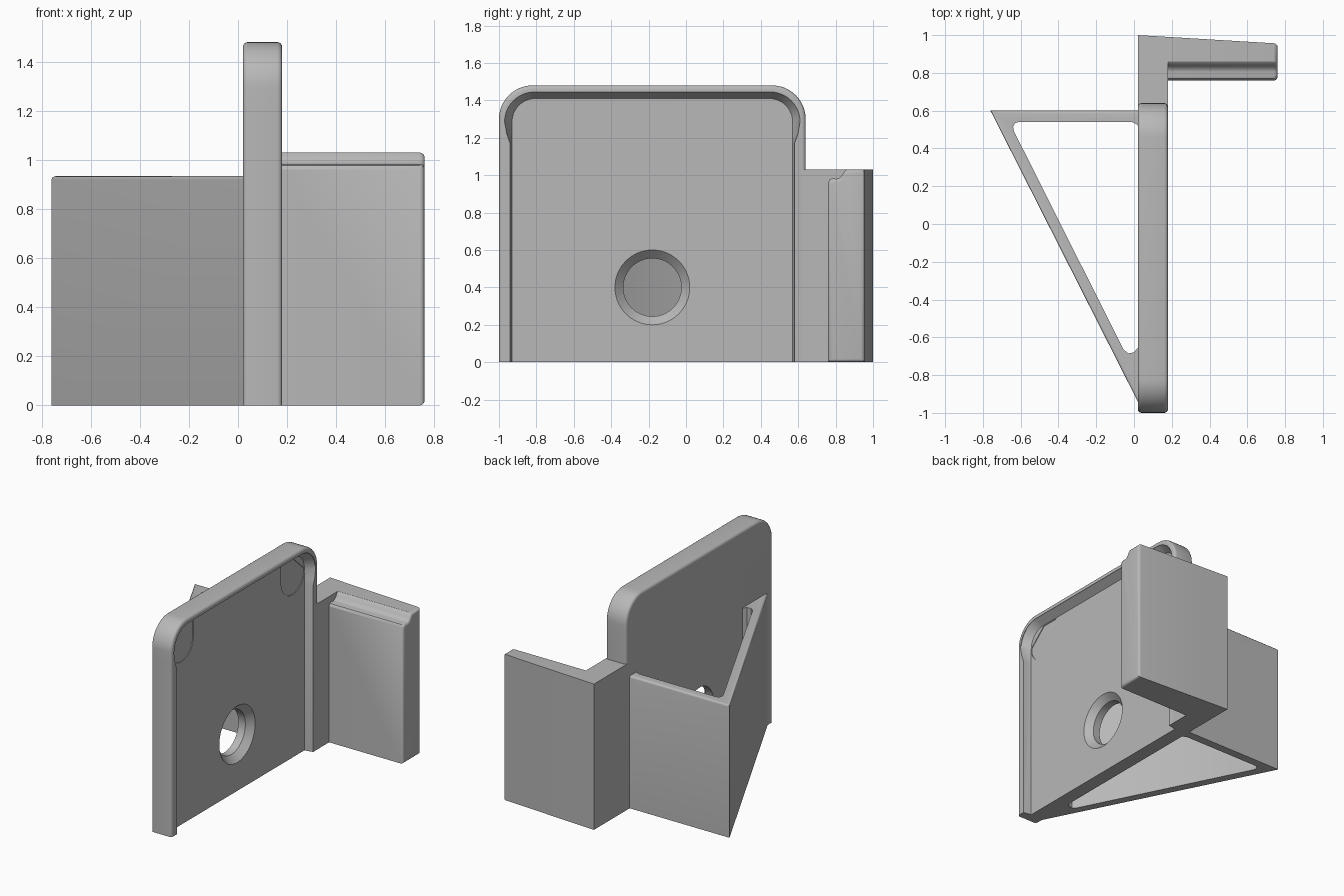
import bpy, bmesh, math

cube = bpy.data.objects.get("Cube")
if cube:
    bpy.data.objects.remove(cube, do_unlink=True)

grey = bpy.data.materials.new("plain_grey")
grey.use_nodes = True
colour = (0.48, 0.48, 0.48, 1)
grey.diffuse_color = colour
grey.node_tree.nodes["Principled BSDF"].inputs["Base Color"].default_value = colour

MID = -0.18            # centre of the plate along y
BACK, FACE = 0.02, 0.18  # plate thickness along x


def loft(name, loops):
    """Solid skinned through matching loops, capped at both ends."""
    bm = bmesh.new()
    rings = [[bm.verts.new(p) for p in loop] for loop in loops]
    n = len(rings[0])
    for a, b in zip(rings, rings[1:]):
        for i in range(n):
            j = (i + 1) % n
            bm.faces.new((a[i], a[j], b[j], b[i]))
    bm.faces.new(rings[0])
    bm.faces.new(rings[-1])
    bmesh.ops.recalc_face_normals(bm, faces=bm.faces)
    mesh = bpy.data.meshes.new(name)
    bm.to_mesh(mesh)
    bm.free()
    mesh.materials.append(grey)
    ob = bpy.data.objects.new(name, mesh)
    bpy.context.collection.objects.link(ob)
    return ob


def activate(ob):
    bpy.ops.object.select_all(action="DESELECT")
    ob.select_set(True)
    bpy.context.view_layer.objects.active = ob


def cut(ob, cutter):
    cutter.hide_render = True
    mod = ob.modifiers.new("cut", "BOOLEAN")
    mod.operation = "DIFFERENCE"
    mod.solver = "EXACT"
    mod.object = cutter
    activate(ob)
    bpy.ops.object.modifier_apply(modifier=mod.name)
    bpy.data.objects.remove(cutter, do_unlink=True)


def arch(x, half, top, r, bottom=0.0, bulge=0.0):
    """Upright rounded rectangle at x; bulge widens it at the top corners."""
    wide = half + bulge
    side = [(half, bottom), (half, 1.17), (half + bulge * 0.6, 1.22)]
    for i in range(13):
        a = math.pi / 2 * i / 12
        side.append((wide - r + r * math.cos(a), top - r + r * math.sin(a)))
    outline = side + [(-y, z) for y, z in reversed(side)]
    return [(x, MID + y, z) for y, z in outline]


def circle(x, r, y, z, n=64):
    return [(x, y + r * math.cos(math.tau * i / n), z + r * math.sin(math.tau * i / n))
            for i in range(n)]


# Plate with softened outer edges
def plate_loop(x, inset):
    return arch(x, 0.82 - inset, 1.48 - inset, 0.18 - inset)


R = 0.02
steps = [math.pi / 2 * i / 4 for i in range(5)]
loops = [plate_loop(BACK + R * (1 - math.sin(a)), R * (1 - math.cos(a))) for a in reversed(steps)]
loops += [plate_loop(FACE - R * (1 - math.sin(a)), R * (1 - math.cos(a))) for a in steps]
plate = loft("plate", loops)

# Recess with a sloped rim, open at the bottom
FLOOR = 0.12
rim = dict(half=0.76, top=1.445, r=0.16, bottom=-0.1, bulge=0.03)
cut(plate, loft("recess_cutter", [
    arch(FLOOR, 0.75, 1.41, 0.125, -0.1), arch(FACE - 0.005, **rim), arch(FACE + 0.05, **rim)]))

# Countersunk hole
cut(plate, loft("hole_cutter", [
    circle(-0.05, 0.155, MID, 0.4), circle(FLOOR - 0.045, 0.155, MID, 0.4),
    circle(FLOOR, 0.2, MID, 0.4), circle(FLOOR + 0.02, 0.2, MID, 0.4)]))

# Shallow round-ended pockets in the upper corners
for s in (-1, 1):
    outline = [(0.745, 1.29), (0.62, 1.405), (0.49, 1.405)]
    outline += [(0.62 - 0.13 * math.cos(math.pi * i / 24), 1.28 - 0.13 * math.sin(math.pi * i / 24))
                for i in range(24)]
    cut(plate, loft("pocket_cutter", [
        [(x, MID + s * y, z) for y, z in outline] for x in (FLOOR - 0.005, FLOOR + 0.02)]))

# Triangular stand: open bent wall behind the plate
plan = [(0.05, 0.6), (-0.76, 0.6), (0.02, -0.94), (0.05, -0.94),
        (0.05, -0.64), (0.015, -0.66), (0.0, -0.68), (-0.03, -0.685), (-0.055, -0.665),
        (-0.635, 0.49), (-0.64, 0.515), (-0.63, 0.535), (-0.61, 0.54),
        (-0.01, 0.54), (0.01, 0.53), (0.05, 0.5)]
stand = loft("stand", [[(x, y, z) for x, y in plan] for z in (0, 0.935)])
bm = bmesh.new()
bm.from_mesh(stand.data)
top_edges = [e for e in bm.edges if all(v.co.z > 0.9 for v in e.verts)
             and e.calc_length() > 0.5]
bmesh.ops.bevel(bm, geom=top_edges, offset=0.015, segments=3, profile=0.5, affect="EDGES")
bm.to_mesh(stand.data)
bm.free()


# Side arm: plate extension, then a wing with a stepped top edge
def back_y(x):
    return 1.0 - 0.06 * (x - BACK)


arm = loft("arm_base", [
    [(x, 0.62, 0), (x, back_y(x), 0), (x, back_y(x), 1.03), (x, 0.62, 1.03)]
    for x in (BACK, FACE)])

step = [(0.86, 1.03), (0.848, 1.022), (0.838, 1.005), (0.825, 0.988), (0.805, 0.98),
        (0.785, 0.983), (0.77, 0.978), (0.76, 0.962)]


def wing_loop(x, inset):
    yb = back_y(x)
    pts = [(0.76, 0), (yb, 0), (yb, 1.03)] + step
    ky, kz = 1 - inset / 0.1, 1 - inset / 0.515
    return [(x, 0.86 + (y - 0.86) * ky, 0.515 + (z - 0.515) * kz) for y, z in pts]


wing = loft("wing", [wing_loop(FACE, 0)] + [
    wing_loop(0.76 - R * (1 - math.sin(a)), R * (1 - math.cos(a))) for a in steps])

for ob in (plate, stand, arm, wing):
    activate(ob)
    bpy.ops.object.shade_smooth_by_angle(angle=math.radians(32))
